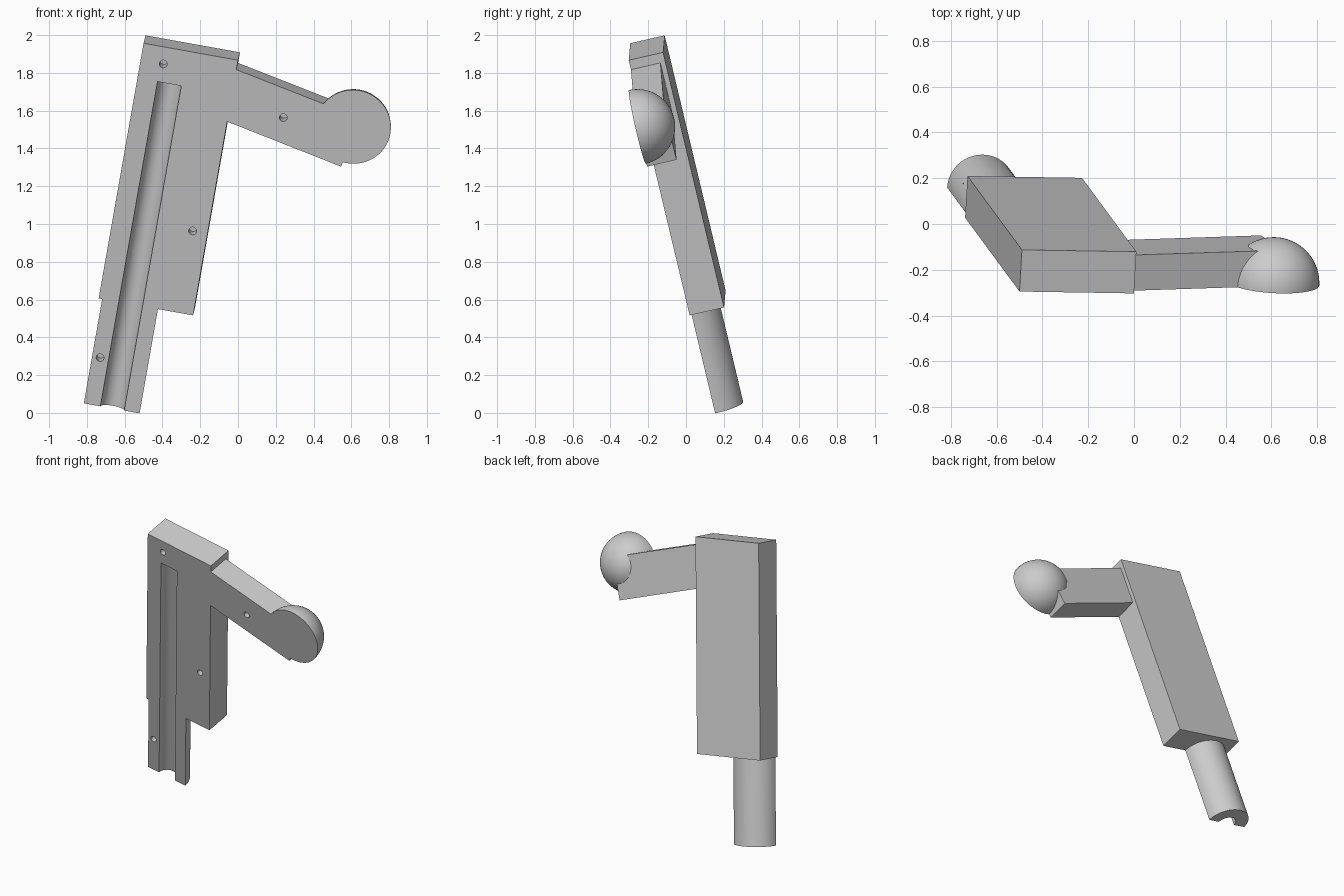
import bpy, bmesh, math
from mathutils import Matrix, Vector

cube = bpy.data.objects.get("Cube")
if cube:
    bpy.data.objects.remove(cube, do_unlink=True)

grey = bpy.data.materials.new("plain_grey")
grey.use_nodes = True
colour = (0.6, 0.6, 0.6, 1)
grey.diffuse_color = colour
grey.node_tree.nodes["Principled BSDF"].inputs["Base Color"].default_value = colour


def make(name, build):
    """Object whose mesh is filled by build(bm)."""
    mesh = bpy.data.meshes.new(name)
    bm = bmesh.new()
    build(bm)
    bmesh.ops.recalc_face_normals(bm, faces=bm.faces)
    bm.to_mesh(mesh)
    bm.free()
    mesh.materials.append(grey)
    ob = bpy.data.objects.new(name, mesh)
    bpy.context.collection.objects.link(ob)
    return ob


def prism(name, outline, y0, y1):
    """Outline in local x, z pushed from y0 to y1."""
    def build(bm):
        face = bm.faces.new([bm.verts.new((x, y0, z)) for x, z in outline])
        out = bmesh.ops.extrude_face_region(bm, geom=[face])["geom"]
        verts = [g for g in out if isinstance(g, bmesh.types.BMVert)]
        bmesh.ops.translate(bm, verts=verts, vec=(0, y1 - y0, 0))
    return make(name, build)


def box(name, x0, x1, z0, z1, y0, y1):
    return prism(name, [(x0, z0), (x1, z0), (x1, z1), (x0, z1)], y0, y1)


def rod(name, radius, length, centre, sides, turn=Matrix()):
    def build(bm):
        bmesh.ops.create_cone(bm, cap_ends=True, segments=sides, radius1=radius, radius2=radius,
                              depth=length, matrix=Matrix.Translation(centre) @ turn)
    return make(name, build)


def combine(target, tool, operation):
    mod = target.modifiers.new(operation, 'BOOLEAN')
    mod.operation = operation
    mod.solver = 'EXACT'
    mod.object = tool
    bpy.context.view_layer.objects.active = target
    bpy.ops.object.modifier_apply(modifier=mod.name)
    bpy.data.objects.remove(tool, do_unlink=True)


# Solid parts, made whole about the split plane y = 0
body = box("split_handle_half", 0, 0.508, -1.409, 0, -0.187, 0.187)
stalk = rod("stalk", 0.15, 0.885, (0.169, 0, -1.5425), 64)
arm = prism("arm", [(0.4, -0.030), (1.199, -0.193), (1.143, -0.470), (0.4, -0.317)], -0.16, 0.16)
ball = make("ball", lambda bm: bmesh.ops.create_uvsphere(
    bm, u_segments=64, v_segments=32, radius=0.2,
    matrix=Matrix.Translation((1.17, 0, -0.246))))
for part in (stalk, arm, ball):
    combine(body, part, 'UNION')

# Split away the front half
combine(body, box("split_cutter", -1, 2, -3, 1, -1, 0), 'DIFFERENCE')

# Round channel running out through the stalk
combine(body, rod("channel_cutter", 0.064, 2, (0.172, 0, -1.192), 48), 'DIFFERENCE')

# Alignment pin holes in the flat face
across = Matrix.Rotation(math.pi / 2, 4, 'X')
for x, z in ((0.122, -0.092), (0.797, -0.264), (0.428, -0.958), (0.062, -1.725)):
    combine(body, rod("pin_cutter", 0.021, 0.16, (x, 0, z), 16, across), 'DIFFERENCE')

# Lean the finished piece
side = Vector((0.984, -0.016, -0.177)).normalized()
back = Vector((0.0535, 0.973, 0.223))
back = (back - side * back.dot(side)).normalized()
up = side.cross(back)
lean = Matrix((side, back, up)).transposed().to_4x4()
body.data.transform(Matrix.Translation((-0.5, -0.295, 1.957)) @ lean)

bpy.ops.object.select_all(action='DESELECT')
body.select_set(True)
bpy.context.view_layer.objects.active = body
bpy.ops.object.shade_smooth_by_angle(angle=math.radians(30))
